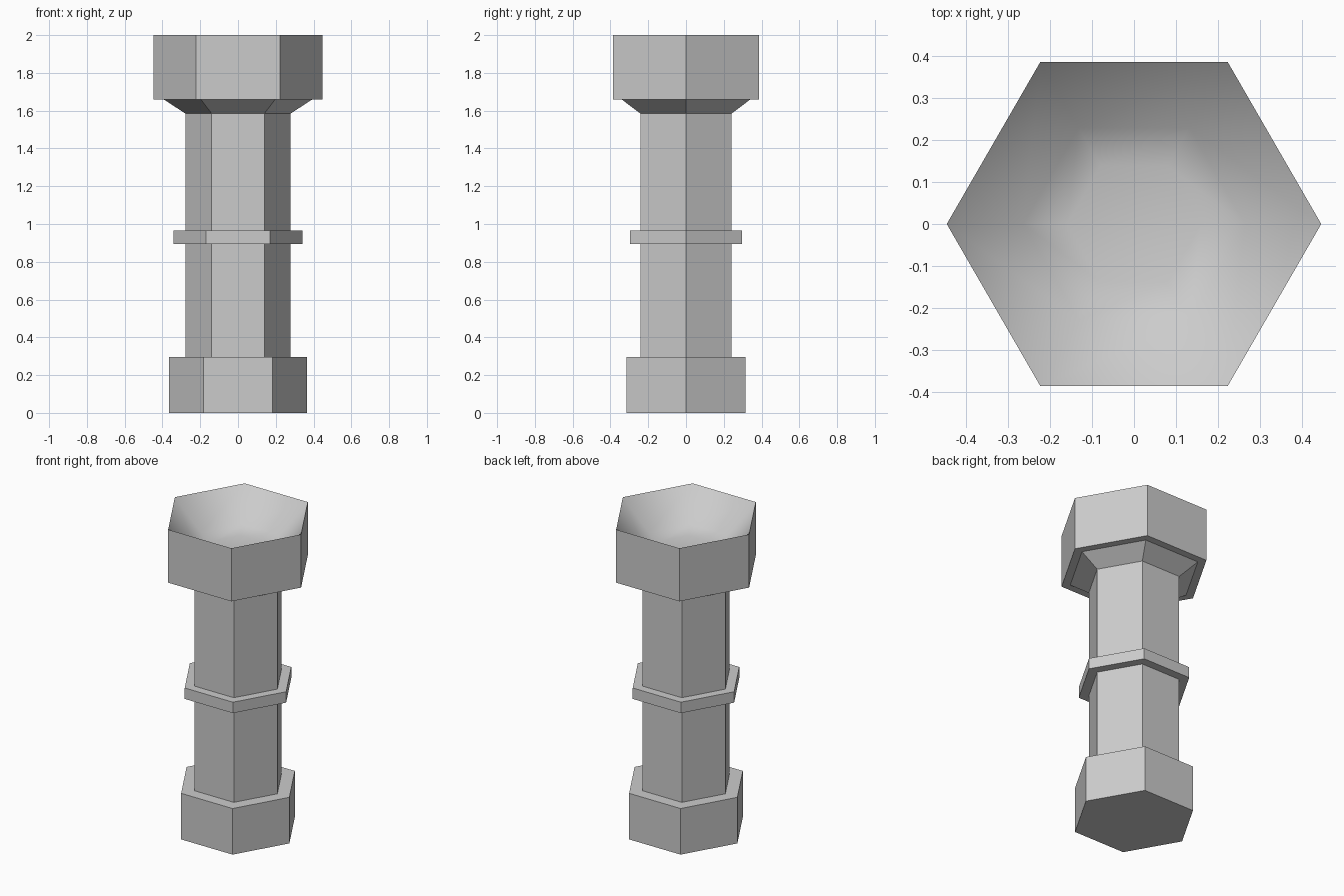
import bpy, bmesh, math

if "Cube" in bpy.data.objects:
    bpy.data.objects.remove(bpy.data.objects["Cube"])

SIDES = 6


def loft(name, profile, cap_start=False, cap_end=False, smooth=False):
    """Hexagonal loft through (radius, height) rings, corners on the x axis."""
    bm = bmesh.new()
    rings = []
    for r, z in profile:
        rings.append([bm.verts.new((r * math.cos(math.tau * i / SIDES),
                                    r * math.sin(math.tau * i / SIDES), z))
                      for i in range(SIDES)])
    for a, b in zip(rings, rings[1:]):
        for i in range(SIDES):
            j = (i + 1) % SIDES
            bm.faces.new((a[i], a[j], b[j], b[i]))
    if cap_start:
        bm.faces.new(rings[0][::-1])
    if cap_end:
        bm.faces.new(rings[-1])
    for f in bm.faces:
        f.smooth = smooth
    mesh = bpy.data.meshes.new(name)
    bm.to_mesh(mesh)
    bm.free()
    obj = bpy.data.objects.new(name, mesh)
    bpy.context.collection.objects.link(obj)
    return obj


SHAFT = 0.279

# Base block with its top ledge
loft("base", [(0.364, 0), (0.364, 0.295), (SHAFT, 0.295)], cap_start=True)

# Shaft, split by the collar
loft("lower_shaft", [(SHAFT, 0.295), (SHAFT, 0.895)])
loft("collar", [(SHAFT, 0.895), (0.341, 0.895), (0.341, 0.965), (SHAFT, 0.965)])
loft("upper_shaft", [(SHAFT, 0.965), (SHAFT, 1.585)])

# Flared neck and head block
loft("neck", [(SHAFT, 1.585), (0.394, 1.66)])
loft("head", [(0.394, 1.66), (0.447, 1.66), (0.447, 2.0)])

# Smooth bowl sunk into the head, meeting the rim in a thin edge
loft("bowl", [(0.447, 2.0), (0.265, 1.825), (0.16, 1.80)],
     cap_end=True, smooth=True)
